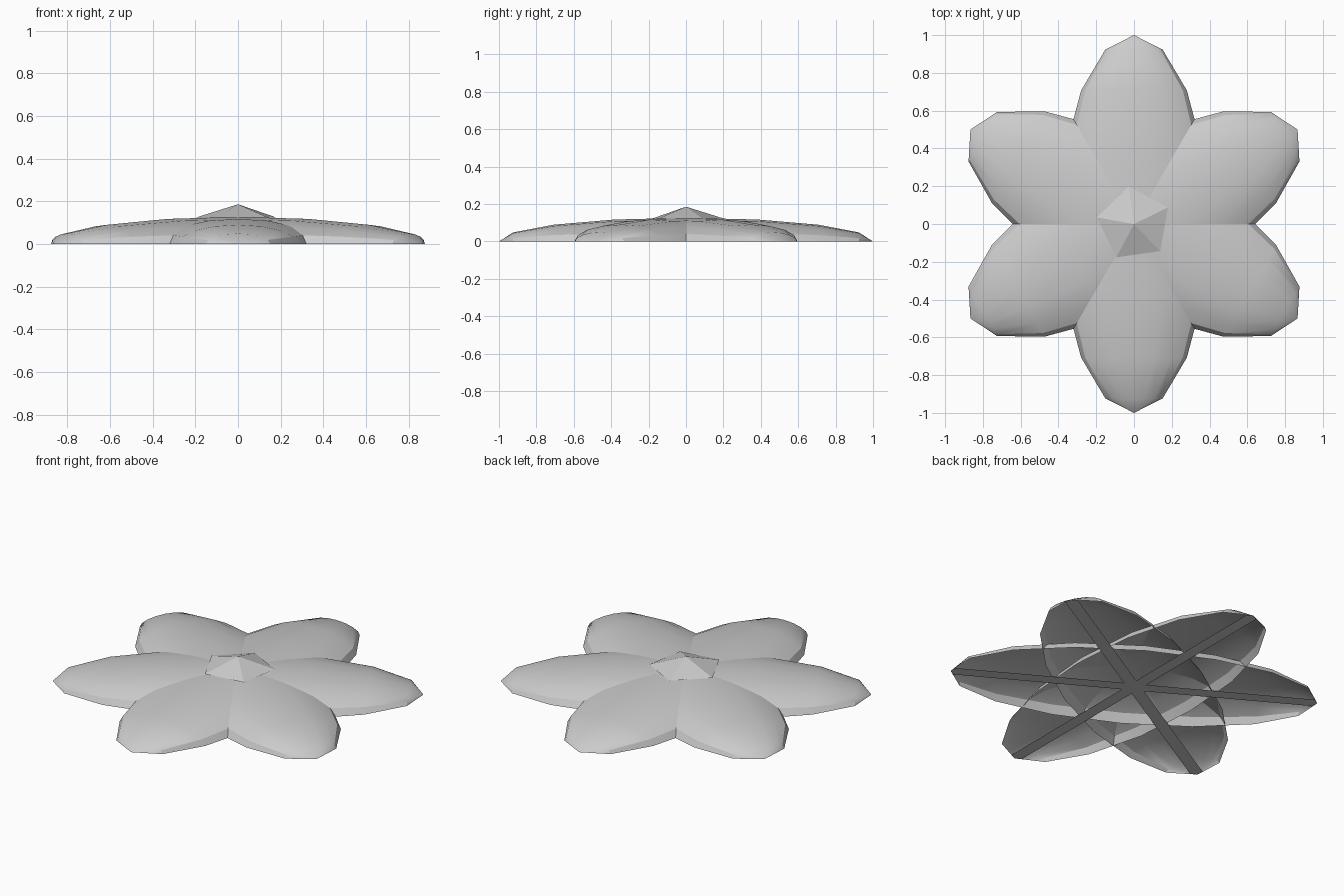
import bpy, bmesh, math
from mathutils import Matrix

cube = bpy.data.objects.get("Cube")
if cube:
    bpy.data.objects.remove(cube, do_unlink=True)

HALF_WIDTH, HEIGHT = 0.396, 0.127

grey = bpy.data.materials.new("plain_grey")
grey.use_nodes = True
colour = (0.6, 0.6, 0.6, 1)
grey.diffuse_color = colour
grey.node_tree.nodes["Principled BSDF"].inputs["Base Color"].default_value = colour


def finish(name, bm, turn=0.0, smooth=False):
    """Turn a bmesh into a named object rotated about z."""
    bm.transform(Matrix.Rotation(turn, 4, 'Z'))
    mesh = bpy.data.meshes.new(name)
    bm.to_mesh(mesh)
    bm.free()
    mesh.materials.append(grey)
    obj = bpy.data.objects.new(name, mesh)
    bpy.context.collection.objects.link(obj)
    if smooth:
        bpy.ops.object.select_all(action='DESELECT')
        obj.select_set(True)
        bpy.context.view_layer.objects.active = obj
        bpy.ops.object.shade_smooth_by_angle(angle=math.radians(30))
    return obj


def petal_pair(name, turn):
    """Open half ellipsoid running from tip to tip."""
    bm = bmesh.new()
    bmesh.ops.create_uvsphere(bm, u_segments=16, v_segments=8, radius=1)
    bm.transform(Matrix.Rotation(math.pi / 2, 4, 'X'))
    below = [v for v in bm.verts if v.co.z < -0.01]
    bmesh.ops.delete(bm, geom=below, context='VERTS')
    bm.transform(Matrix.Diagonal((HALF_WIDTH, 1, HEIGHT, 1)))
    finish(name, bm, turn, smooth=True)


def base_strip(name, turn):
    """Flat rib under a pair of petals, facing down, with pointed ends."""
    bm = bmesh.new()
    w, end = 0.035, 0.98
    outline = [(0, 1), (w, end), (w, -end), (0, -1), (-w, -end), (-w, end)]
    face = bm.faces.new([bm.verts.new((x, y, 0)) for x, y in outline])
    face.normal_update()
    if face.normal.z > 0:
        face.normal_flip()
    finish(name, bm, turn)


# Three crossing pairs make six petals
for i in range(3):
    petal_pair(f"petal_pair_{i + 1}", i * math.pi / 3)
    base_strip(f"base_strip_{i + 1}", i * math.pi / 3)

# Five-sided pointed centre
bm = bmesh.new()
bmesh.ops.create_cone(bm, cap_ends=False, segments=5, radius1=0.2, radius2=0, depth=0.062,
                      matrix=Matrix.Translation((0, 0, 0.155)))
bmesh.ops.remove_doubles(bm, verts=bm.verts, dist=0.001)
finish("flower_centre", bm, math.radians(8))
